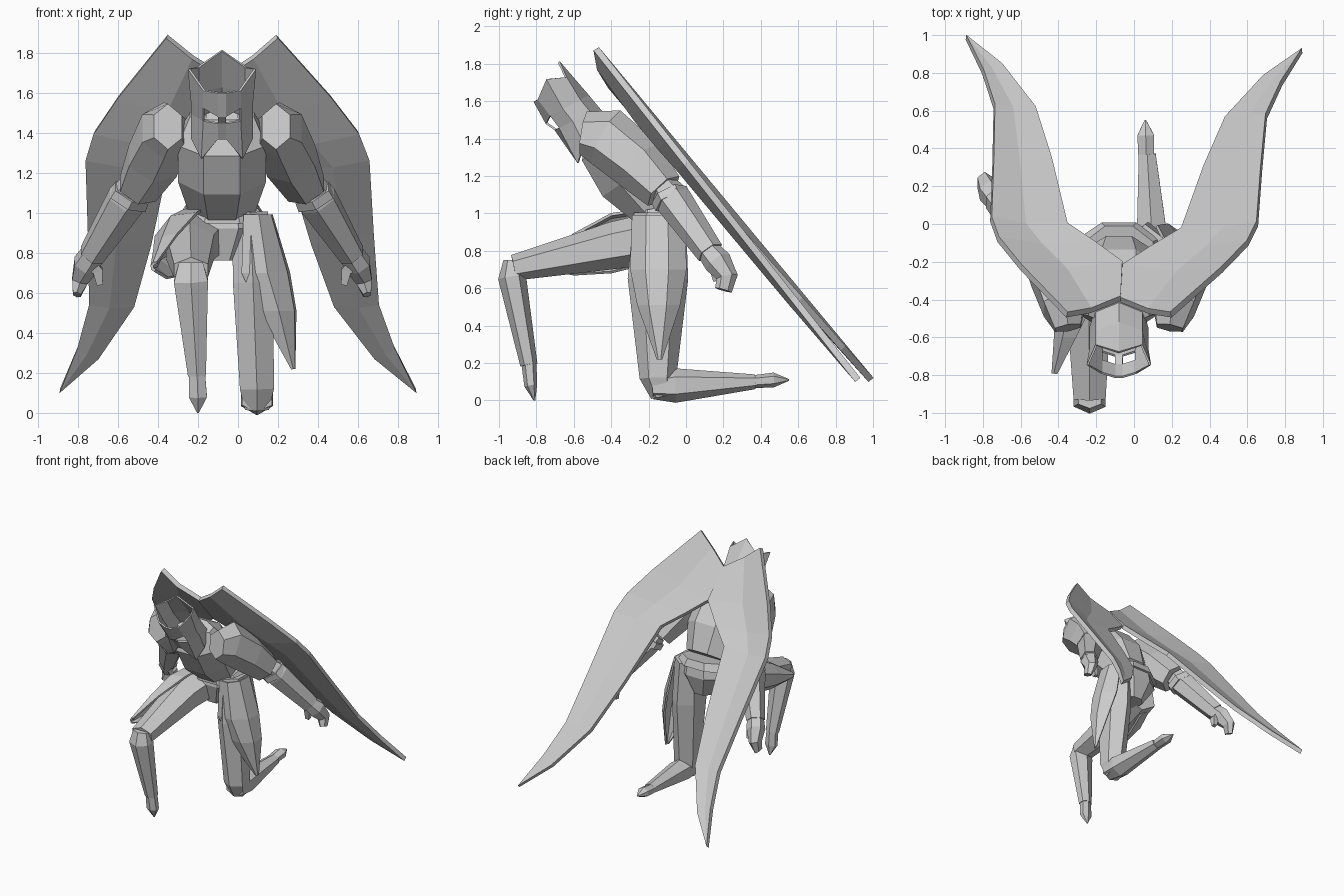
import bpy, bmesh, math
from mathutils import Vector

if "Cube" in bpy.data.objects:
    bpy.data.objects.remove(bpy.data.objects["Cube"])

GREY = (.6, .6, .6, 1)
grey = bpy.data.materials.new("stone grey")
grey.use_nodes = True
grey.diffuse_color = GREY
grey.node_tree.nodes["Principled BSDF"].inputs["Base Color"].default_value = GREY

MID = -.08  # centre line of the upper body


def build(name, rings, closed=False, capped=False, thickness=0, holes=()):
    """Join neighbouring rows of points with faces and make an object."""
    bm = bmesh.new()
    rows = [[bm.verts.new(point) for point in ring] for ring in rings]
    count = len(rows[0])
    for r, (upper, lower) in enumerate(zip(rows, rows[1:])):
        for i in range(count if closed else count - 1):
            if (r, i) not in holes:
                j = (i + 1) % count
                bm.faces.new((upper[i], upper[j], lower[j], lower[i]))
    if capped:
        bm.faces.new(rows[0])
        bm.faces.new(rows[-1])
    bmesh.ops.remove_doubles(bm, verts=bm.verts, dist=.0005)
    bmesh.ops.recalc_face_normals(bm, faces=bm.faces)
    mesh = bpy.data.meshes.new(name)
    bm.to_mesh(mesh)
    bm.free()
    mesh.materials.append(grey)
    obj = bpy.data.objects.new(name, mesh)
    bpy.context.collection.objects.link(obj)
    if thickness:
        solid = obj.modifiers.new("thickness", "SOLIDIFY")
        solid.thickness = thickness
        solid.offset = 0


def limb(name, path, sides=6, flip=False):
    """Faceted tube along a path; each point is x, y, z, half width, half depth."""
    centres = [Vector(point[:3]) for point in path]
    spread = 1 / math.cos(math.pi / sides)
    rings = []
    for k, (x, y, z, width, depth) in enumerate(path):
        after = centres[min(k + 1, len(path) - 1)]
        before = centres[max(k - 1, 0)]
        along = (after - before).normalized()
        across = Vector((1, 0, 0))
        across = (across - along * across.dot(along)).normalized()
        deep = along.cross(across)
        ring = []
        for i in range(sides):
            turn = math.tau * (i + .5) / sides
            point = (centres[k] + across * (width * spread * math.cos(turn))
                     + deep * (depth * spread * math.sin(turn)))
            if flip:
                point.x = 2 * MID - point.x
            ring.append(point)
        rings.append(ring)
    build(name, rings, closed=True, capped=True)


def plate(name, path, outward, sideways, start, end):
    """Thin curved plate: an arc round each path point, given as x, y, z, radius, depth."""
    rows = []
    for x, y, z, radius, depth in path:
        row = []
        for step in range(5):
            turn = math.radians(start + (end - start) * step / 4)
            row.append(Vector((x, y, z)) + Vector(outward) * radius * math.cos(turn)
                       + Vector(sideways) * depth * math.sin(turn))
        rows.append(row)
    build(name, rows, thickness=.015)


# Wings: height and reach of the outer edge, then of the inner edge,
# laid on a sloping, cupped plane that leans sideways towards the top
WING_TOP, WING_TIP = 1.88, .11
wing_rows = [(WING_TOP, .275, 1.68, 0), (1.58, .53, 1.47, 0), (1.4, .66, 1.35, .15),
             (1.27, .705, 1.24, .3), (.9, .71, .85, .4), (.55, .72, .54, .5),
             (.33, .79, .28, .69), (WING_TIP, .89, WING_TIP, .89)]
for name, side, slope in (("left_wing", 1, .79), ("right_wing", -1, .83)):
    rows = []
    for outer_z, outer_x, inner_z, inner_x in wing_rows:
        row = []
        for t in (0, .45, 1):
            reach = outer_x + (inner_x - outer_x) * t
            z = outer_z + (inner_z - outer_z) * t
            rise = (z - WING_TIP) / (WING_TOP - WING_TIP)
            cup = .2 * (outer_x - inner_x) * t * (1 - t)
            y = slope * (WING_TOP - z) - .48 - cup - .09 * t * rise
            row.append((side * reach + MID * rise, y, z - cup))
        rows.append(row)
    build(name, rows, thickness=.035)

# Torso, neck and pelvis
limb("torso", [(MID, -.46, 1.49, .16, .07), (MID, -.41, 1.37, .22, .17),
               (MID, -.29, 1.2, .22, .19), (MID, -.17, 1.03, .165, .13)], sides=8)
limb("neck", [(MID, -.42, 1.38, .09, .08), (MID, -.51, 1.47, .08, .06)])
limb("pelvis", [(MID, -.14, 1, .18, .13), (MID, -.14, .92, .2, .14),
                (MID, -.14, .76, .09, .09)], sides=8)
limb("belt", [(MID, -.15, 1.03, .18, .14), (MID, -.14, .97, .22, .15)], sides=8)

# Open helmet: levels run from the crown rim down to the jaw,
# columns from the nose guard round to the nape, with gaps left for the eyes
rim_front, rim_back = Vector((MID, -.81, 1.6)), Vector((MID, -.6, 1.72))
jaw_front, jaw_back = Vector((MID, -.64, 1.37)), Vector((MID, -.4, 1.48))
columns = [(.02, 0), (.09, .1), (.15, .4), (.12, .8), (0, 1)]
helmet = []
for level, drop in enumerate((0, .38, .66, 1)):
    front = rim_front.lerp(jaw_front, drop)
    back = rim_back.lerp(jaw_back, drop)
    left = [front.lerp(back, t) + Vector((width, 0, 0)) for width, t in columns]
    if level == 0:  # crown spikes
        left[2] += Vector((.015, -.02, .07))
        left[3].z += .03
        left[4] += Vector((0, -.08, .09))
    if level == 1:  # brow slanting down to the nose
        left[0].z -= .03
    if level == 3:  # pointed cheek guards
        left[1] += Vector((.01, .04, -.11))
        left[2].z -= .04
    right = [Vector((2 * MID - p.x, p.y, p.z)) for p in left[:-1]]
    helmet.append(left + right[::-1])
eyes = {(1, 0), (1, len(helmet[0]) - 2)}
build("helmet", helmet, closed=True, thickness=.012, holes=eyes)

# Arms, the same on both sides
for side, flip in (("left", False), ("right", True)):
    limb(side + "_upper_arm", [(.19, -.55, 1.43, .07, .1), (.21, -.43, 1.41, .11, .14),
                               (.265, -.25, 1.26, .125, .13), (.34, -.12, 1.12, .095, .1)], flip=flip)
    limb(side + "_forearm", [(.35, -.11, 1.13, .07, .07), (.4, -.06, 1.06, .09, .085),
                             (.57, .13, .79, .06, .065)], flip=flip)
    limb(side + "_cuff", [(.37, -.09, 1.1, .09, .09), (.39, -.07, 1.06, .095, .09)], flip=flip)
    limb(side + "_hand", [(.56, .12, .8, .055, .055), (.6, .17, .74, .06, .065),
                          (.63, .22, .66, .04, .05), (.645, .2, .59, .02, .04)], flip=flip)
    limb(side + "_thumb", [(.58, .14, .75, .03, .03), (.54, .15, .71, .025, .025),
                           (.53, .16, .64, .015, .015)], sides=4, flip=flip)

# Forward right leg
limb("right_thigh", [(-.2, -.16, .87, .12, .12), (-.24, -.38, .83, .12, .11),
                     (-.235, -.92, .71, .085, .06)])
limb("right_shin", [(-.235, -.93, .75, .06, .04), (-.235, -.93, .66, .085, .065),
                    (-.205, -.84, .19, .045, .04)])
limb("right_foot", [(-.205, -.84, .2, .04, .035), (-.2, -.83, .08, .045, .03),
                    (-.2, -.81, 0, .004, .004)])

# Kneeling left leg
limb("left_thigh", [(.06, -.14, 1, .09, .12), (.075, -.15, .65, .1, .14),
                    (.095, -.15, .12, .085, .085), (.095, -.13, .02, .06, .05)])
limb("left_shin", [(.095, -.18, .07, .075, .055), (.095, -.06, .08, .08, .08),
                   (.07, .37, .1, .045, .034)])
limb("left_foot", [(.065, .36, .1, .042, .03), (.062, .47, .11, .044, .034),
                   (.06, .55, .11, .004, .004)])

# Curved plates hanging from the hips over each thigh
plate("left_hip_plate", [(.07, -.14, .99, .1, .15), (.09, -.14, .7, .17, .16),
                         (.16, -.14, .51, .13, .12), (.27, -.14, .22, .01, .01)],
      outward=(1, 0, 0), sideways=(0, 1, 0), start=-115, end=60)
plate("right_hip_plate", [(-.2, -.2, .88, .14, .15), (-.25, -.4, .84, .165, .16),
                          (-.33, -.6, .78, .09, .11), (-.41, -.79, .73, .02, .02)],
      outward=(-1, 0, 0), sideways=(0, 0, 1), start=-75, end=105)
